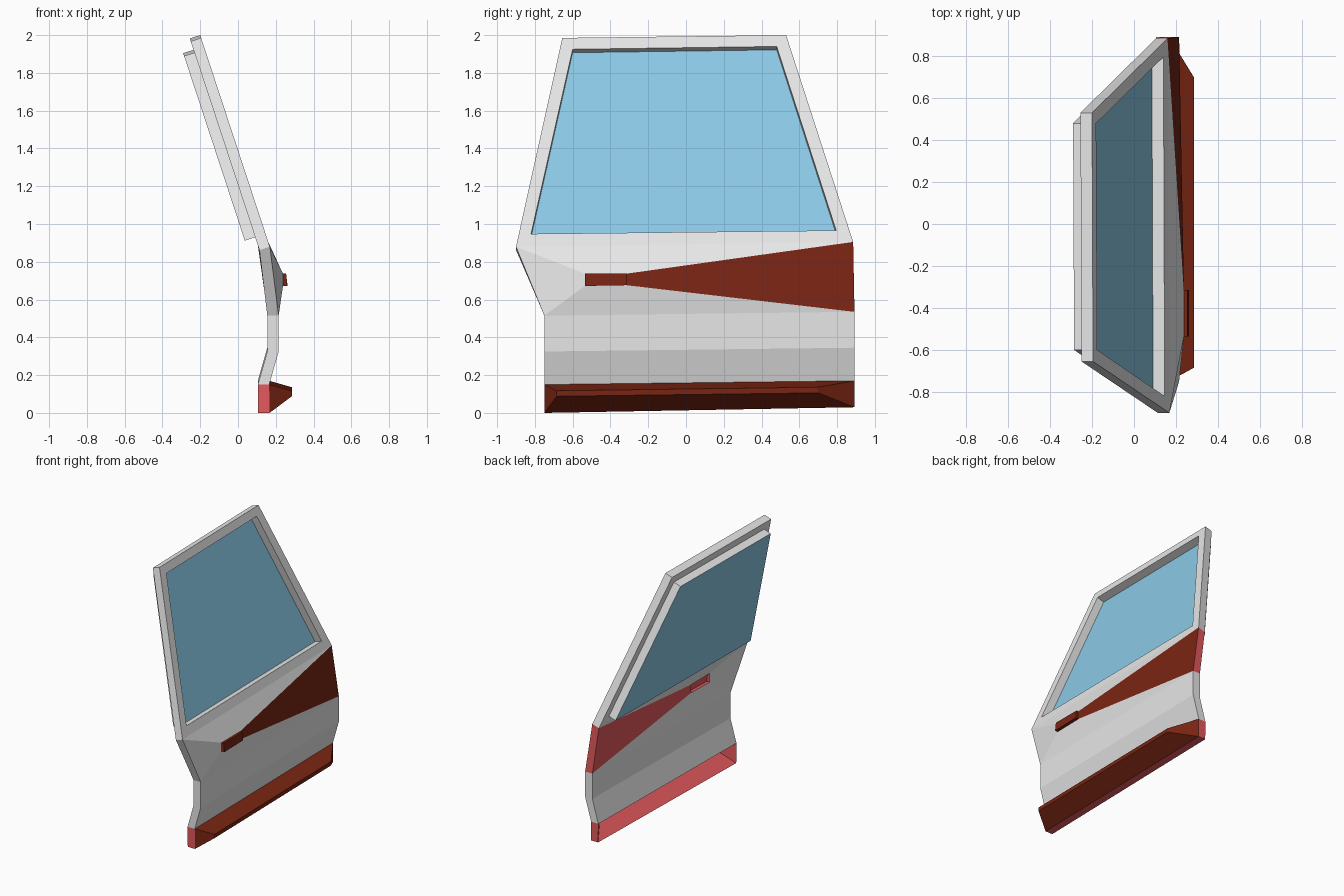
import bpy
from mathutils import Vector

if "Cube" in bpy.data.objects:
    bpy.data.objects.remove(bpy.data.objects["Cube"])


def material(name, rgb):
    m = bpy.data.materials.new(name)
    m.diffuse_color = (*rgb, 1)
    m.use_nodes = True
    m.node_tree.nodes["Principled BSDF"].inputs["Base Color"].default_value = m.diffuse_color
    return m


GREY = material("pale grey", (0.8, 0.8, 0.8))
BROWN = material("rust brown", (0.19, 0.018, 0.006))
RED = material("inner red", (0.77, 0.10, 0.11))
GLASS = material("window blue", (0.26, 0.59, 0.80))

TILT = Vector((-0.055, 0, -0.018))   # thickness of the leaning window frame
FLAT = Vector((-0.06, 0, 0))         # thickness of the lower panels


def plane_x(z):
    """Depth of the leaning window plane at a given height."""
    return -0.20 + 0.329 * (2.0 - z)


P = {}      # outer skin points
SHIFT = {}  # offset from each outer point to the inner skin

# Window frame outline and opening, lying in the leaning plane
for key, y, z in [("A", -.90, .88), ("T1", -.655, 1.985), ("T2", .53, 2.0), ("D", .885, .905),
                  ("a", -.82, .948), ("t1", -.60, 1.925), ("t2", .48, 1.94), ("d", .795, .966)]:
    P[key] = Vector((plane_x(z), y, z))
    SHIFT[key] = TILT

# Horizontal rows of the lower door: left and right end
for i, (x, zl, zr) in enumerate([(.215, .515, .535), (.215, .325, .345),
                                 (.165, .15, .17), (.167, 0, .03)]):
    P[f"L{i}"] = Vector((x, -.75, zl))
    P[f"R{i}"] = Vector((x, .892, zr))

# Handle base and handle face, raised sill face
for key, y, z in [("tl", -.535, .737), ("bl", -.535, .672), ("br", -.315, .676), ("tr", -.315, .737)]:
    P["h" + key] = Vector((.238, y, z))
    P["H" + key] = Vector((.262 if key[0] == "b" else .255, y, z))
for key, y, z in [("tl", -.685, .117), ("bl", -.685, .088), ("br", .70, .106), ("tr", .70, .136)]:
    P["S" + key] = Vector((.285, y, z))


def ring(outer, inner):
    """Quads joining two matching loops."""
    n = len(outer)
    return [(outer[i], outer[(i + 1) % n], inner[(i + 1) % n], inner[i]) for i in range(n)]


corners = ("tl", "bl", "br", "tr")
h = ["h" + c for c in corners]
H = ["H" + c for c in corners]
S = ["S" + c for c in corners]

# Parts as counter-clockwise faces seen from outside
parts = {
    "window_frame": (GREY, GREY, ring(["T1", "A", "D", "T2"], ["t1", "a", "d", "t2"])),
    "upper_panel": (GREY, GREY, [("A", "htl", "htr", "D"), ("A", "L0", "hbl", "htl"),
                                 ("L0", "R0", "hbr", "hbl")]),
    "side_wedge": (BROWN, RED, [("htr", "hbr", "R0", "D")]),
    "handle": (BROWN, RED, ring(h, H) + [tuple(H)]),
    "lower_panel": (GREY, GREY, [("L0", "L1", "R1", "R0"), ("L1", "L2", "R2", "R1")]),
    "sill": (BROWN, RED, ring(["L2", "L3", "R3", "R2"], S) + [tuple(S)]),
}

# Only edges on the open border of the whole door get a rim
directed = {(f[i], f[(i + 1) % len(f)]) for _, _, fs in parts.values() for f in fs for i in range(len(f))}


def make_mesh(name, verts, faces, mats, indices):
    me = bpy.data.meshes.new(name)
    me.from_pydata(verts, [], faces)
    for m in mats:
        me.materials.append(m)
    for poly, k in zip(me.polygons, indices):
        poly.material_index = k
    me.update()
    bpy.context.collection.objects.link(bpy.data.objects.new(name, me))


def shell(name, outer_mat, inner_mat, faces):
    """Outer skin, inner skin and border rim of one part."""
    keys = sorted({k for f in faces for k in f})
    n = len(keys)
    idx = {k: i for i, k in enumerate(keys)}
    verts = [P[k] for k in keys] + [P[k] + SHIFT.get(k, FLAT) for k in keys]
    out, ids = [], []
    for f in faces:
        out.append([idx[k] for k in f])
        out.append([idx[k] + n for k in reversed(f)])
        ids += [0, 1]
        for i, u in enumerate(f):
            v = f[(i + 1) % len(f)]
            if (v, u) not in directed:
                out.append([idx[v], idx[u], idx[u] + n, idx[v] + n])
                ids.append(1)
    make_mesh(name, verts, out, [outer_mat, inner_mat], ids)


for name, (outer_mat, inner_mat, faces) in parts.items():
    shell(name, outer_mat, inner_mat, faces)

# Glass block behind the opening: blue faces, grey edges
pane = [P[k] for k in ("t1", "a", "d", "t2")]
verts = [p + TILT for p in pane] + [p + 2 * TILT for p in pane]
faces = [(0, 1, 2, 3), (7, 6, 5, 4)] + [((i + 1) % 4, i, i + 4, (i + 1) % 4 + 4) for i in range(4)]
make_mesh("window_glass", verts, faces, [GLASS, GREY], [0, 0, 1, 1, 1, 1])
